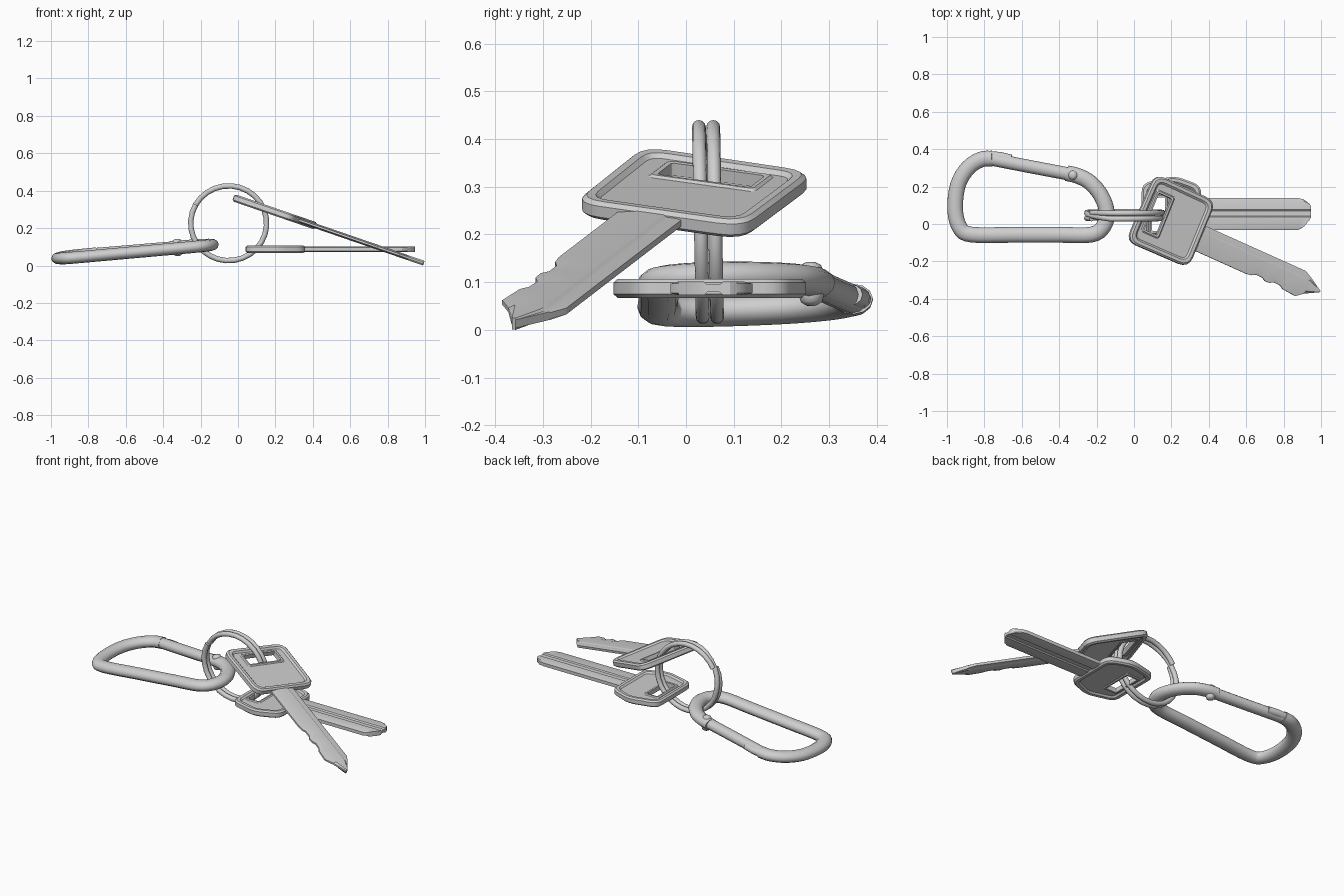
import bpy, bmesh, math
from mathutils import Vector, Matrix

if "Cube" in bpy.data.objects:
    bpy.data.objects.remove(bpy.data.objects["Cube"], do_unlink=True)

steel = bpy.data.materials.new("light_grey_steel")
steel.use_nodes = True
GREY = (0.62, 0.62, 0.62, 1)
steel.diffuse_color = GREY
steel.node_tree.nodes["Principled BSDF"].inputs["Base Color"].default_value = GREY


def loft(name, loops, matrix, ring=False, angle=45):
    """Skin a row of equal-length loops; ring joins last to first, else ends are capped."""
    bm = bmesh.new()
    rows = [[bm.verts.new(p) for p in loop] for loop in loops]
    pairs = list(zip(rows, rows[1:]))
    if ring:
        pairs.append((rows[-1], rows[0]))
    for a, b in pairs:
        n = len(a)
        for i in range(n):
            j = (i + 1) % n
            bm.faces.new((a[i], a[j], b[j], b[i]))
    if not ring:
        bm.faces.new(rows[0])
        bm.faces.new(rows[-1])
    bmesh.ops.remove_doubles(bm, verts=bm.verts, dist=0.0002)
    bmesh.ops.recalc_face_normals(bm, faces=bm.faces)
    mesh = bpy.data.meshes.new(name)
    bm.to_mesh(mesh)
    bm.free()
    mesh.materials.append(steel)
    obj = bpy.data.objects.new(name, mesh)
    bpy.context.collection.objects.link(obj)
    obj.matrix_world = matrix
    bpy.ops.object.select_all(action="DESELECT")
    obj.select_set(True)
    bpy.context.view_layer.objects.active = obj
    bpy.ops.object.shade_smooth_by_angle(angle=math.radians(angle))


def sweep(name, path, up, wide, high, matrix, sides=12):
    """Tube with an elliptical section along an open path."""
    pts = [Vector(p) for p in path]
    up = Vector(up)
    loops = []
    for i, p in enumerate(pts):
        tangent = pts[min(i + 1, len(pts) - 1)] - pts[max(i - 1, 0)]
        side = tangent.cross(up).normalized()
        loops.append([p + side * wide * math.cos(a) + up * high * math.sin(a)
                      for a in (math.tau * k / sides for k in range(sides))])
    loft(name, loops, matrix)


def smooth_path(points, steps=4):
    """Catmull-Rom curve through flat points."""
    p = [Vector((x, y, 0)) for x, y in points]
    p = [2 * p[0] - p[1]] + p + [2 * p[-1] - p[-2]]
    out = []
    for a, b, c, d in zip(p, p[1:], p[2:], p[3:]):
        for k in range(steps):
            t = k / steps
            out.append(0.5 * (2 * b + (c - a) * t + (2 * a - 5 * b + 4 * c - d) * t ** 2
                              + (3 * b - a - 3 * c + d) * t ** 3))
    return out + [p[-2]]


# Carabiner: flat parts tilted together
tilt = (Matrix.Translation((0, 0, 0.122)) @ Matrix.Rotation(math.radians(-5.1), 4, "Y")
        @ Matrix.Rotation(math.radians(1.7), 4, "X"))
body = [(-0.36, 0.272), (-0.3, 0.257), (-0.235, 0.222), (-0.175, 0.15), (-0.145, 0.06),
        (-0.165, -0.015), (-0.23, -0.057), (-0.4, -0.058), (-0.65, -0.058), (-0.87, -0.057),
        (-0.935, -0.02), (-0.96, 0.08), (-0.944, 0.21), (-0.89, 0.3), (-0.82, 0.345),
        (-0.76, 0.35)]
sweep("carabiner_body", smooth_path(body), (0, 0, 1), 0.042, 0.032, tilt)
sweep("carabiner_gate", [(-0.79, 0.352, 0), (-0.6, 0.315, 0), (-0.31, 0.26, 0)],
      (0, 0, 1), 0.035, 0.03, tilt)
sweep("gate_latch_nose", [(-0.78, 0.363, 0), (-0.72, 0.36, 0), (-0.66, 0.345, 0)],
      (0, 0, 1), 0.026, 0.022, tilt)

# Hinge rivet with domed heads
rivet = []
for z, r in [(-0.05, 0.01), (-0.043, 0.022), (-0.03, 0.026),
             (0.024, 0.026), (0.035, 0.022), (0.041, 0.01)]:
    rivet.append([(-0.325 + r * math.cos(a), 0.262 + r * math.sin(a), z)
                  for a in (math.tau * k / 12 for k in range(12))])
loft("hinge_rivet", rivet, tilt)

# Split ring: two turns with a short crossover
coil = []
TURN = 28
for i in range(2 * TURN + 1):
    a = math.radians(150) + math.tau * i / TURN
    step = min(max((i - TURN + 3) / 6, 0), 1)
    x, z = 0.203 * math.cos(a), 0.2 * math.sin(a)
    coil.append((x - 0.05, 0.031 + 0.03 * step - 0.02 * z, z + 0.226))
sweep("split_ring", coil, (0, 1, 0), 0.0145, 0.0145, Matrix())


def rounded(corners, inset, radius, seg=5):
    """Inset a convex counter-clockwise polygon and round its corners."""
    pts = [Vector(c) for c in corners]
    n = len(pts)
    moved = []
    for i, p in enumerate(pts):
        d1 = (p - pts[i - 1]).normalized()
        d2 = (pts[(i + 1) % n] - p).normalized()
        n1, n2 = Vector((-d1.y, d1.x)), Vector((-d2.y, d2.x))
        moved.append(p + (n1 + n2) * inset / (1 + n1.dot(n2)))
    out = []
    for i, p in enumerate(moved):
        a = p + (moved[i - 1] - p).normalized() * radius
        b = p + (moved[(i + 1) % n] - p).normalized() * radius
        for k in range(seg):
            t = k / (seg - 1)
            out.append(a * (1 - t) ** 2 + p * 2 * t * (1 - t) + b * t * t)
    return out


def key_head(name, outer, hole, radius, matrix):
    """Plate with raised rim, sunken faces and a slot."""
    top = [(hole, 0, 0.008, 0.014), (hole, -0.01, 0.01, 0.015), (hole, -0.016, 0.012, 0.010),
           (outer, 0.037, radius * 0.5, 0.010), (outer, 0.027, radius * 0.7, 0.019),
           (outer, 0.01, radius * 0.9, 0.020), (outer, 0.001, radius, 0.012)]
    half = [(rounded(c, i, r), z) for c, i, r, z in top]
    section = half + [(pts, -z) for pts, z in reversed(half)]
    loft(name, [[(p.x, p.y, z) for p in pts] for pts, z in section], matrix,
         ring=True, angle=28)


def key_blade(name, stations, ribs, edges, matrix):
    """Blade from (x, low edge, high edge) stations; ribs are (y, half thickness)."""
    loops = []
    for x, low, high in stations:
        line = [(min(max(y, low), high), h) for y, h in ribs]
        line = [(low, edges[0])] + line + [(high, edges[1])]
        loops.append([(x, y, h) for y, h in line] + [(x, y, -h) for y, h in reversed(line)])
    loft(name, loops, matrix, angle=25)


# Upper key: square head, toothed blade
upper = (Matrix.Translation((0.205, 0.025, 0.284)) @ Matrix.Rotation(math.radians(19), 4, "Y")
         @ Matrix.Rotation(math.radians(-23), 4, "Z"))
key_head("upper_key_head",
         [(-0.195, -0.21), (0.184, -0.205), (0.187, 0.184), (-0.185, 0.188)],
         [(-0.128, -0.114), (-0.05, -0.114), (-0.05, 0.098), (-0.128, 0.098)],
         0.06, upper)
teeth = [(0.16, -0.105), (0.5, -0.105), (0.53, -0.1), (0.55, -0.088), (0.59, -0.088),
         (0.61, -0.1), (0.64, -0.098), (0.66, -0.085), (0.7, -0.088), (0.72, -0.1),
         (0.8, -0.106), (0.84, -0.075)]
key_blade("upper_key_blade",
          [(x, y, 0.04 if x < 0.83 else 0.02) for x, y in teeth] + [(0.917, -0.034, -0.026)],
          [(-0.06, 0.013), (0.0, 0.013), (0.008, 0.009), (0.03, 0.009)],
          (0.005, 0.007), upper)

# Lower key: six-sided head, plain grooved blade
lower = Matrix.Translation((0.197, 0.052, 0.087))
key_head("lower_key_head",
         [(-0.157, -0.165), (0.02, -0.212), (0.163, -0.155),
          (0.163, 0.155), (0.02, 0.207), (-0.157, 0.165)],
         [(-0.1, -0.09), (-0.065, -0.09), (-0.03, -0.09),
          (-0.03, 0.09), (-0.065, 0.09), (-0.1, 0.09)],
         0.045, lower)
key_blade("lower_key_blade",
          [(0.14, -0.084, 0.087), (0.68, -0.084, 0.087), (0.71, -0.068, 0.08),
           (0.742, -0.03, 0.055), (0.75, -0.015, 0.04)],
          [(-0.07, 0.014), (-0.014, 0.014), (-0.008, 0.008), (0.018, 0.008), (0.026, 0.014),
           (0.07, 0.014)], (0.01, 0.01), lower)
